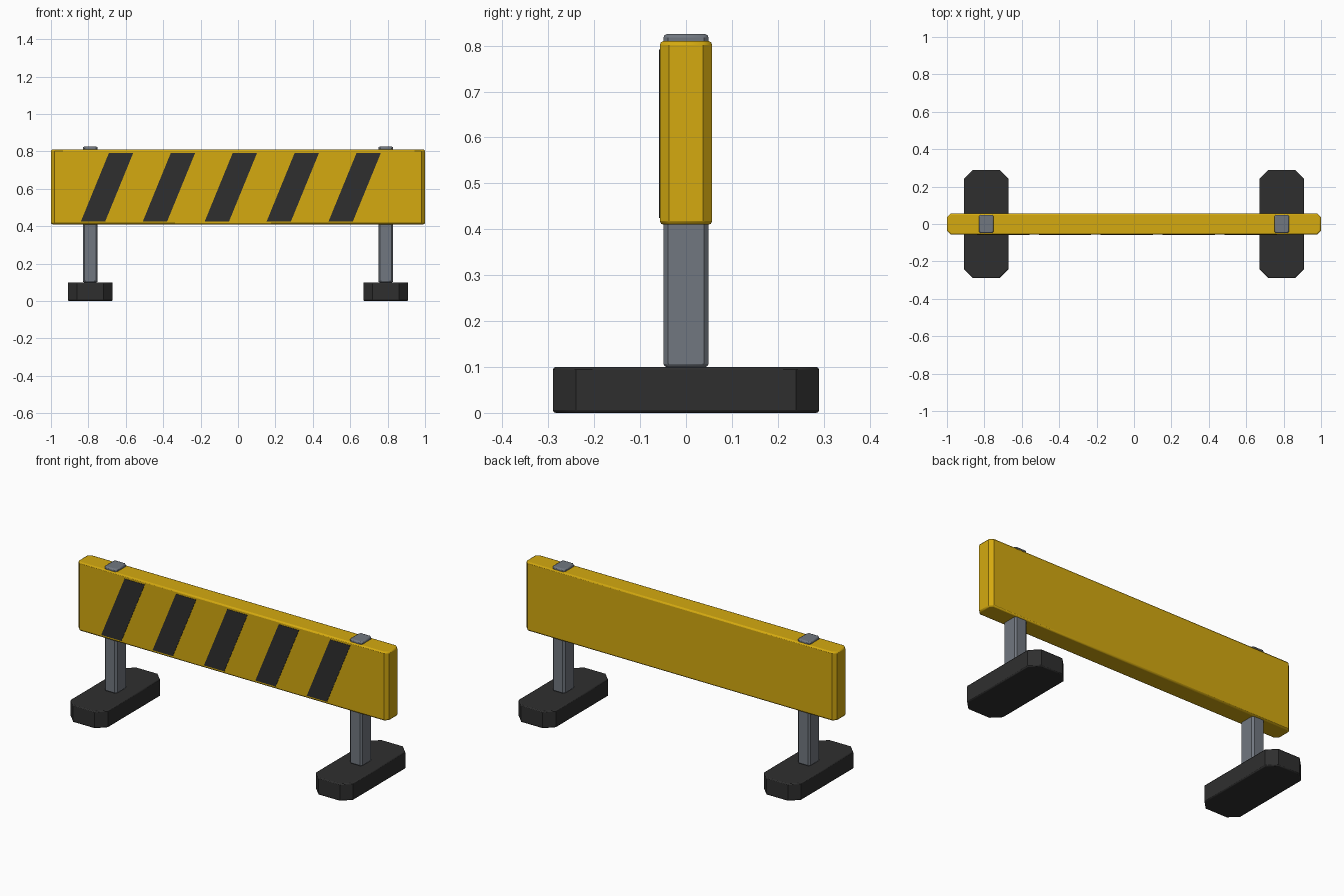
import bpy
import bmesh
import math

cube = bpy.data.objects.get("Cube")
if cube:
    bpy.data.objects.remove(cube, do_unlink=True)


def make_material(name, colour):
    mat = bpy.data.materials.new(name)
    mat.use_nodes = True
    mat.diffuse_color = (*colour, 1)
    bsdf = mat.node_tree.nodes["Principled BSDF"]
    bsdf.inputs["Base Color"].default_value = (*colour, 1)
    bsdf.inputs["Roughness"].default_value = 0.6
    return mat


yellow = make_material("safety yellow", (0.66, 0.4, 0.005))
black = make_material("rubber black", (0.028, 0.028, 0.028))
grey = make_material("steel grey", (0.165, 0.185, 0.215))


def add_object(name, bm, mat):
    mesh = bpy.data.meshes.new(name)
    bm.to_mesh(mesh)
    bm.free()
    obj = bpy.data.objects.new(name, mesh)
    bpy.context.collection.objects.link(obj)
    mesh.materials.append(mat)
    return obj


def prism(bm, outline, offset):
    """Extrude a flat outline of points along an offset."""
    face = bm.faces.new([bm.verts.new(p) for p in outline])
    result = bmesh.ops.extrude_face_region(bm, geom=[face])
    moved = [v for v in result["geom"] if isinstance(v, bmesh.types.BMVert)]
    bmesh.ops.translate(bm, verts=moved, vec=offset)
    bmesh.ops.recalc_face_normals(bm, faces=bm.faces)


def chamfered_block(name, x, half_x, half_y, z0, z1, cut, rim, mat):
    """Upright block with cut vertical corners and softened rims."""
    a, b = half_x - cut, half_y - cut
    outline = [(a, -half_y), (half_x, -b), (half_x, b), (a, half_y),
               (-a, half_y), (-half_x, b), (-half_x, -b), (-a, -half_y)]
    bm = bmesh.new()
    prism(bm, [(x + px, py, z0) for px, py in outline], (0, 0, z1 - z0))
    obj = add_object(name, bm, mat)
    bevel = obj.modifiers.new("soft rims", "BEVEL")
    bevel.width = rim
    bevel.segments = 2
    bevel.limit_method = "ANGLE"
    bevel.angle_limit = math.radians(60)
    bpy.ops.object.select_all(action="DESELECT")
    bpy.context.view_layer.objects.active = obj
    obj.select_set(True)
    bpy.ops.object.shade_smooth_by_angle(angle=math.radians(30))
    return obj


# Barrier board
chamfered_block("board", 0, 1.0, 0.057, 0.41, 0.81, 0.02, 0.008, yellow)

# Posts and feet on both sides
for side, x in (("left", 0.79), ("right", -0.79)):
    chamfered_block(side + "_post", x, 0.04, 0.049, 0.10, 0.825, 0.01, 0.007, grey)
    chamfered_block(side + "_foot", x, 0.12, 0.29, 0.0, 0.10, 0.05, 0.006, black)

# Slanted stripes on the front of the board
bm = bmesh.new()
low, high, width, lean = 0.425, 0.792, 0.13, 0.15
for i in range(5):
    x = -0.84 + i * 0.331
    prism(bm, [(x, -0.059, low), (x + width, -0.059, low),
               (x + width + lean, -0.059, high), (x + lean, -0.059, high)],
          (0, 0.004, 0))
add_object("stripes", bm, black)
